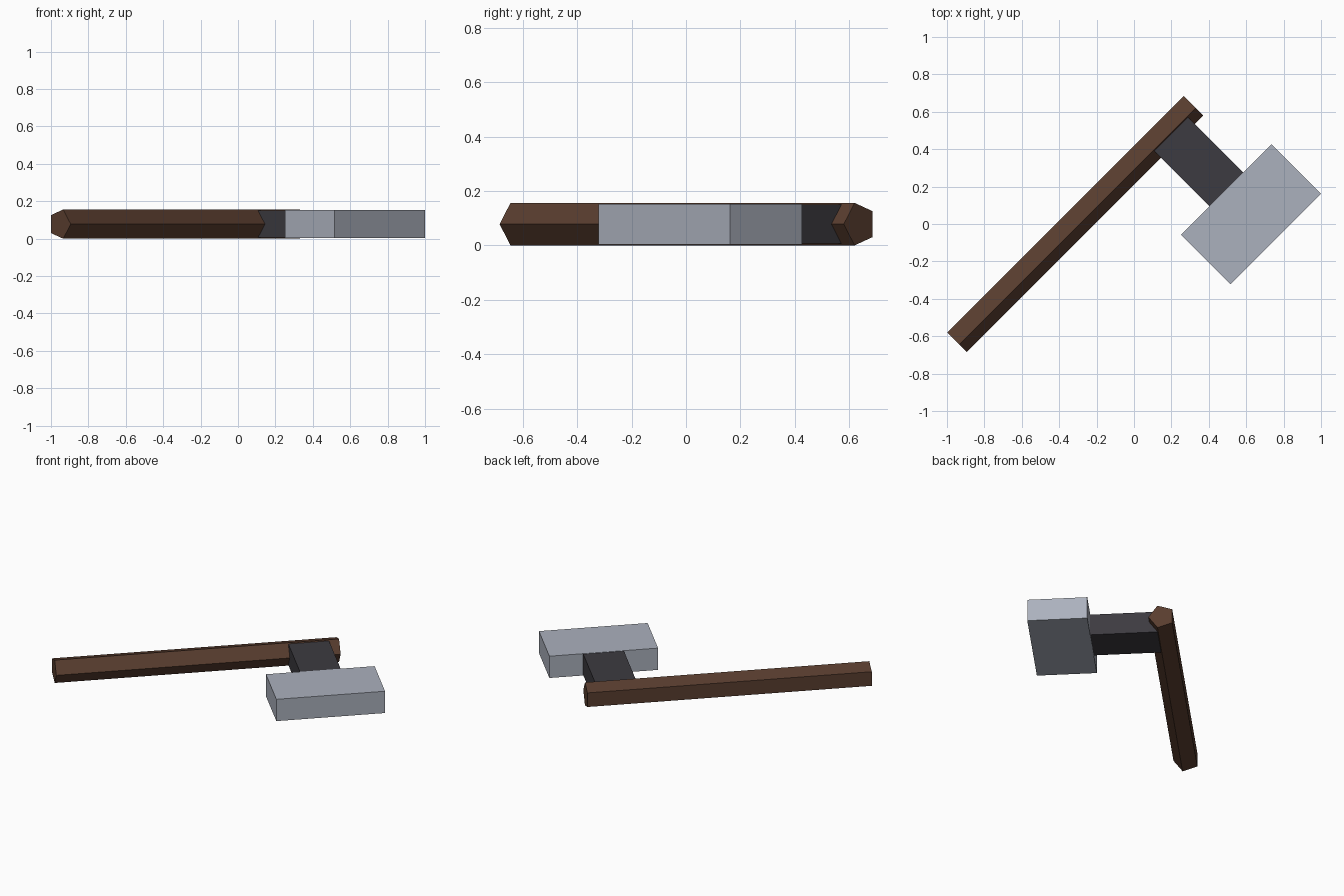
import bpy
import bmesh
from math import cos, sin, pi
from mathutils import Matrix

default = bpy.data.objects.get("Cube")
if default:
    bpy.data.objects.remove(default, do_unlink=True)

MID_Z = 0.078
TURN = Matrix.Rotation(pi / 4, 4, 'Z')   # the whole hammer lies diagonally


def material(name, rgb):
    mat = bpy.data.materials.new(name)
    mat.use_nodes = True
    colour = (*rgb, 1.0)
    mat.diffuse_color = colour
    bsdf = next(n for n in mat.node_tree.nodes if n.type == 'BSDF_PRINCIPLED')
    bsdf.inputs["Base Color"].default_value = colour
    return mat


def prism(name, outline, start, end, mat):
    """Extrude a (y, z) outline along x, then turn it onto the diagonal."""
    bm = bmesh.new()
    base = bm.faces.new([bm.verts.new((start, y, z)) for y, z in outline])
    grown = bmesh.ops.extrude_face_region(bm, geom=[base], use_keep_orig=True)
    tip = [v for v in grown["geom"] if isinstance(v, bmesh.types.BMVert)]
    bmesh.ops.translate(bm, verts=tip, vec=(end - start, 0, 0))
    bmesh.ops.recalc_face_normals(bm, faces=bm.faces)
    bm.transform(TURN)
    mesh = bpy.data.meshes.new(name)
    bm.to_mesh(mesh)
    bm.free()
    mesh.materials.append(mat)
    obj = bpy.data.objects.new(name, mesh)
    bpy.context.collection.objects.link(obj)
    return obj


def rectangle(y0, y1, height):
    low, high = MID_Z - height / 2, MID_Z + height / 2
    return [(y0, low), (y1, low), (y1, high), (y0, high)]


wood = material("dark_wood", (0.10, 0.047, 0.028))
iron = material("dark_iron", (0.046, 0.043, 0.052))
steel = material("pale_steel", (0.41, 0.44, 0.51))

# Five-sided handle with one ridge facing the head
radius, handle_y = 0.082, 0.23
pentagon = [(handle_y - radius * cos(i * 2 * pi / 5),
             MID_Z + radius * sin(i * 2 * pi / 5)) for i in range(5)]
prism("handle", pentagon, -1.117, 0.672, wood)

# Neck joining the handle to the head
prism("neck", rectangle(-0.25, 0.208, 0.144), 0.352, 0.608, iron)

# Broad block head
prism("head", rectangle(-0.592, -0.219, 0.149), 0.137, 0.821, steel)
